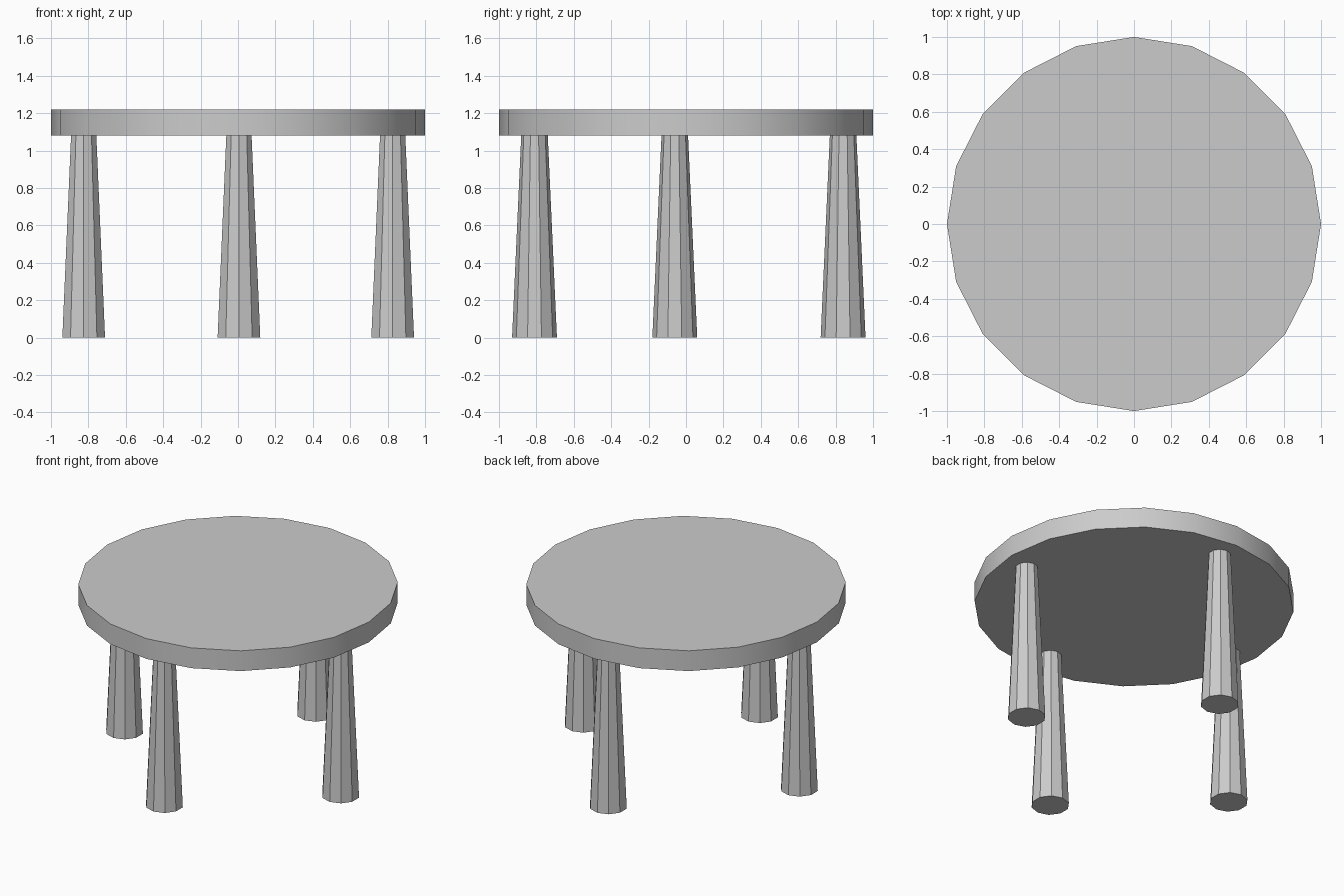
import bpy

if "Cube" in bpy.data.objects:
    bpy.data.objects.remove(bpy.data.objects["Cube"])

TOP_Z, UNDERSIDE_Z = 1.22, 1.08


def cone(name, sides, r_bottom, r_top, x, y, z0, z1):
    bpy.ops.mesh.primitive_cone_add(
        vertices=sides, radius1=r_bottom, radius2=r_top, depth=z1 - z0,
        location=(x, y, (z0 + z1) / 2))
    obj = bpy.context.object
    obj.name = name
    # Smooths the round top's rim, keeps the ten-sided legs faceted
    bpy.ops.object.shade_smooth_by_angle(angle=0.5236)
    return obj


# Round table top
cone("table_top", 20, 1.0, 1.0, 0, 0, UNDERSIDE_Z, TOP_Z)

# Four tapered ten-sided legs (corner on the x axis)
legs = {
    "front_leg": (0.005, -0.81),
    "back_leg": (0.005, 0.84),
    "left_leg": (-0.825, -0.06),
    "right_leg": (0.827, -0.06),
}
for name, (x, y) in legs.items():
    cone(name, 10, 0.12, 0.071, x, y, 0, UNDERSIDE_Z)
